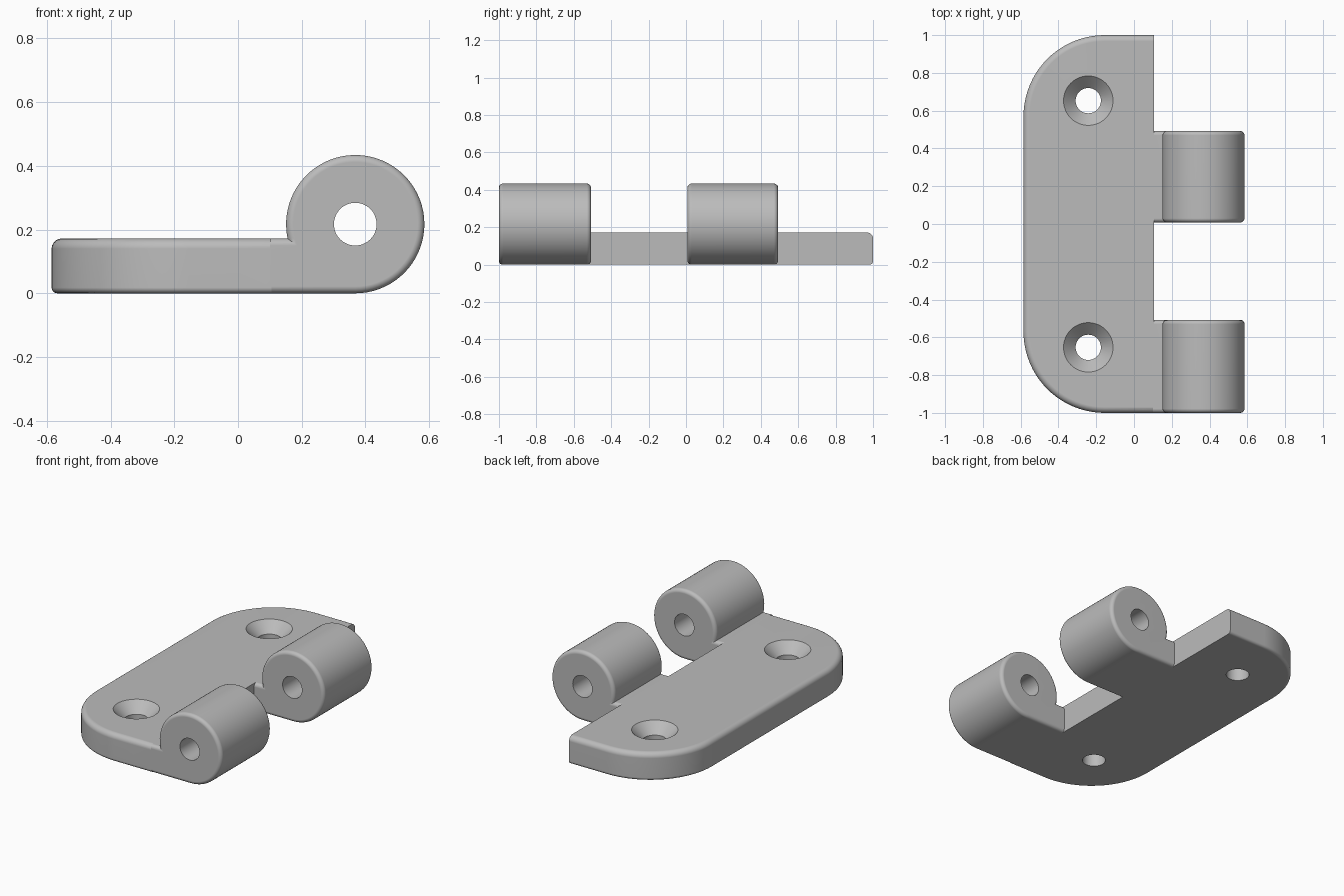
import bpy, bmesh
from math import sin, cos, pi, asin
from mathutils import Vector

cube = bpy.data.objects.get("Cube")
if cube:
    bpy.data.objects.remove(cube)

metal = bpy.data.materials.new("grey metal")
metal.use_nodes = True
grey = (0.5, 0.5, 0.5, 1)
metal.diffuse_color = grey
metal.node_tree.nodes["Principled BSDF"].inputs["Base Color"].default_value = grey

LEFT, RIGHT, THICK, CORNER = -0.585, 0.105, 0.172, 0.43
PIN_X, BARREL = 0.368, 0.217


def arc(cx, cy, r, a0, a1, n):
    return [(cx + r * cos(a0 + (a1 - a0) * i / n),
             cy + r * sin(a0 + (a1 - a0) * i / n)) for i in range(n + 1)]


def loft(name, rings):
    """Closed solid through equal-length rings of 3D points."""
    bm = bmesh.new()
    loops = [[bm.verts.new(p) for p in ring] for ring in rings]
    for a, b in zip(loops, loops[1:]):
        for i in range(len(a)):
            j = (i + 1) % len(a)
            bm.faces.new((a[i], a[j], b[j], b[i]))
    bm.faces.new(loops[0])
    bm.faces.new(loops[-1])
    bmesh.ops.recalc_face_normals(bm, faces=bm.faces)
    mesh = bpy.data.meshes.new(name)
    bm.to_mesh(mesh)
    bm.free()
    mesh.materials.append(metal)
    obj = bpy.data.objects.new(name, mesh)
    bpy.context.collection.objects.link(obj)
    return obj


def rounded_levels(low, high, r_low, r_high, n=5):
    """(position, inset) pairs that round both ends of a solid."""
    angles = [pi / 2 * i / n for i in range(n + 1)]
    start = [(low + r_low * (1 - sin(a)), r_low * (1 - cos(a))) for a in reversed(angles)]
    end = [(high - r_high * (1 - sin(a)), r_high * (1 - cos(a))) for a in angles]
    return start + end


def plate_outline(d):
    r, cx, cy = CORNER - d, LEFT + CORNER, 1 - CORNER
    return ([(RIGHT, -1 + d), (RIGHT, 1 - d)]
            + arc(cx, cy, r, pi / 2, pi, 20)
            + arc(cx, -cy, r, pi, 1.5 * pi, 20))


def knuckle_outline(d):
    r = BARREL - d
    meet = pi + asin((BARREL - THICK + d) / r)
    x0 = RIGHT - 0.005
    return [(x0, d)] + arc(PIN_X, BARREL, r, -pi / 2, meet, 56) + [(x0, THICK - d)]


def lathe(name, x, y, profile, along_y=False, n=48):
    """Round cutter from (radius, position) pairs."""
    rings = []
    for r, t in profile:
        pts = arc(x, y, r, 0, 2 * pi * (n - 1) / n, n - 1)
        rings.append([(u, t, v) if along_y else (u, v, t) for u, v in pts])
    obj = loft(name, rings)
    obj.hide_render = True
    return obj


def combine(base, tool, operation):
    mod = base.modifiers.new(operation, "BOOLEAN")
    mod.operation, mod.object, mod.solver = operation, tool, "EXACT"
    bpy.context.view_layer.objects.active = base
    bpy.ops.object.modifier_apply(modifier=mod.name)
    bpy.data.objects.remove(tool)


# Mounting plate with two large round corners
leaf = loft("hinge_leaf", [[(x, y, z) for x, y in plate_outline(d)]
                           for z, d in rounded_levels(0, THICK, 0.018, 0.032)])

# Two knuckles with their webs
for name, y0, y1 in (("front_knuckle", -1, -0.508), ("rear_knuckle", 0.008, 0.492)):
    knuckle = loft(name, [[(x, y, z) for x, z in knuckle_outline(d)]
                          for y, d in rounded_levels(y0, y1, 0.022, 0.022)])
    combine(leaf, knuckle, "UNION")

# Pin bore through both knuckles
bore = lathe("pin_bore", PIN_X, BARREL, [(0.067, -1.1), (0.067, 1.1)], along_y=True)
combine(leaf, bore, "DIFFERENCE")

# Countersunk screw holes
for y in (-0.653, 0.653):
    hole = lathe("screw_hole", -0.242, y,
                 [(0.067, -0.1), (0.067, THICK - 0.064), (0.131, THICK), (0.131, 0.3)])
    combine(leaf, hole, "DIFFERENCE")

# Smooth rounded faces, crisp edges
bpy.ops.object.select_all(action="DESELECT")
leaf.select_set(True)
bpy.context.view_layer.objects.active = leaf
bpy.ops.object.shade_smooth_by_angle(angle=0.5)
weighted = leaf.modifiers.new("weighted_normals", "WEIGHTED_NORMAL")
weighted.keep_sharp = True
